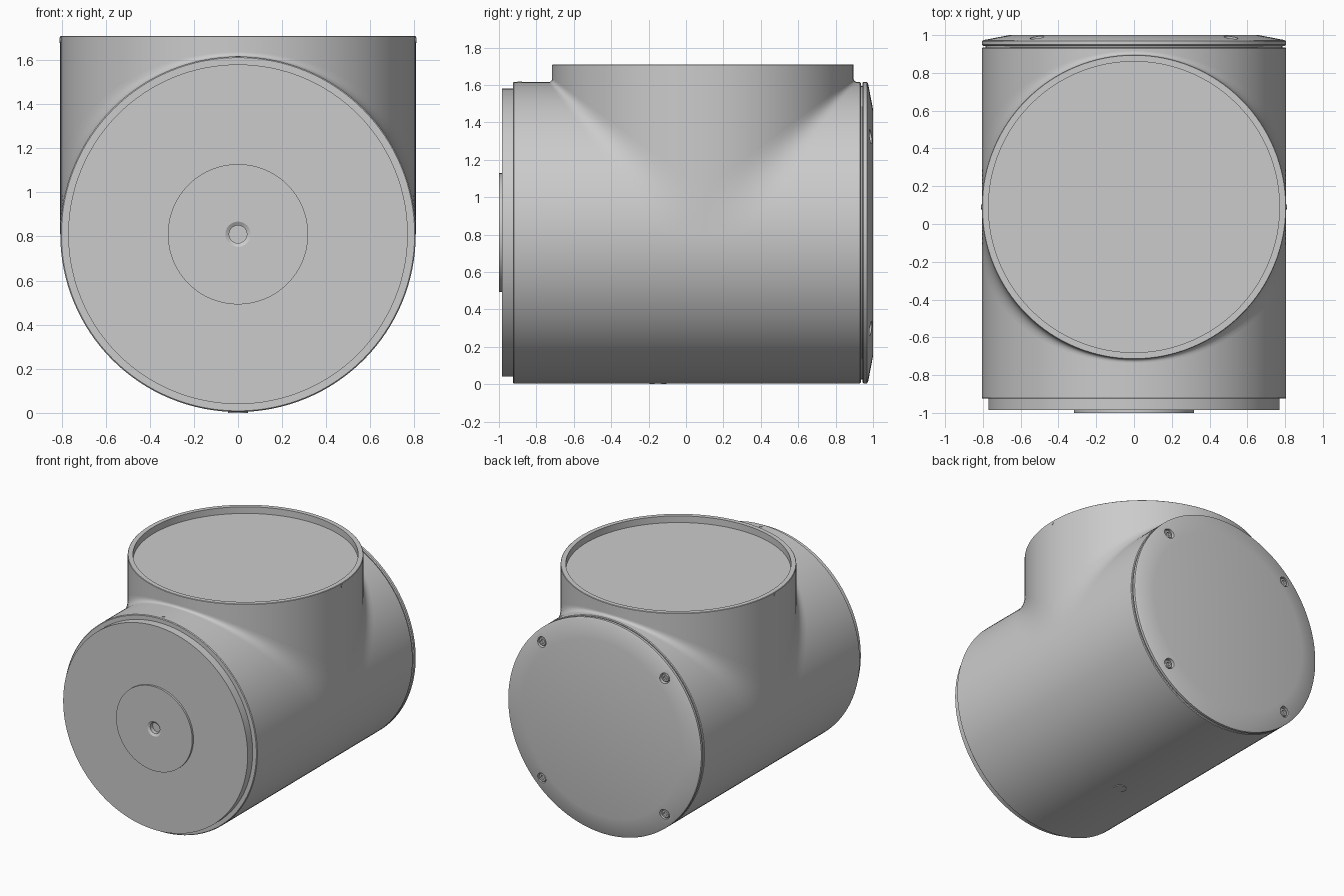
import bpy, bmesh
from math import sin, cos, pi
from mathutils import Matrix, Vector

cube = bpy.data.objects.get("Cube")
if cube:
    bpy.data.objects.remove(cube, do_unlink=True)

R = 0.806          # radius shared by the body and the branch
AXIS_Z = 0.81      # height of the body axis
BRANCH_Y = 0.09    # position of the branch axis

grey = bpy.data.materials.new("plain grey")
grey.use_nodes = True
colour = (0.6, 0.6, 0.6, 1)
grey.diffuse_color = colour
grey.node_tree.nodes["Principled BSDF"].inputs["Base Color"].default_value = colour


def finish(bm, name):
    """Turn a bmesh into a grey object with sharp edges kept."""
    bmesh.ops.recalc_face_normals(bm, faces=bm.faces)
    mesh = bpy.data.meshes.new(name)
    bm.to_mesh(mesh)
    bm.free()
    obj = bpy.data.objects.new(name, mesh)
    bpy.context.collection.objects.link(obj)
    mesh.materials.append(grey)
    return obj


def smooth(obj):
    bpy.ops.object.select_all(action='DESELECT')
    obj.select_set(True)
    bpy.context.view_layer.objects.active = obj
    bpy.ops.object.shade_smooth_by_angle(angle=pi / 8)


def lathe(name, profile, axis='Z', centre=(0, 0, 0), segments=128):
    """Spin (radius, distance) points around an axis."""
    bm = bmesh.new()
    verts = [bm.verts.new((r, 0, d)) for r, d in profile]
    edges = [bm.edges.new(pair) for pair in zip(verts, verts[1:])]
    bmesh.ops.spin(bm, geom=verts + edges, angle=2 * pi, steps=segments,
                   axis=(0, 0, 1), cent=(0, 0, 0))
    bmesh.ops.remove_doubles(bm, verts=bm.verts, dist=1e-5)
    if axis == 'Y':
        bm.transform(Matrix.Rotation(-pi / 2, 4, 'X'))
    bm.transform(Matrix.Translation(centre))
    return finish(bm, name)


def fillet(name, side, steps=64, arc=10):
    """Blend along the crease, wide at the flanks and thin at the crown."""
    bm = bmesh.new()
    rings = []
    for i in range(steps + 1):
        t = pi * i / steps
        x, s = R * cos(t), R * sin(t)
        d = 0.02 + 0.2 * (1 - sin(t))
        inner = s - 0.02 * sin(t)
        section = [(inner, inner)]
        for j in range(arc + 1):
            k = j / arc
            section.append((s + d * k * k, s + d * (1 - k) ** 2))
        rings.append([bm.verts.new((x, BRANCH_Y + side * u, AXIS_Z + w))
                      for u, w in section])
    n = arc + 2
    for a, b in zip(rings, rings[1:]):
        for j in range(n):
            bm.faces.new((a[j], a[(j + 1) % n], b[(j + 1) % n], b[j]))
    bm.faces.new(rings[0])
    bm.faces.new(rings[-1])
    return finish(bm, name)


body_centre = (0, 0, AXIS_Z)

# Main barrel, with the recessed seat for the back cover
smooth(lathe("main_body", [(0, -0.92), (0.79, -0.925), (0.801, -0.925), (R, -0.92),
                           (R, 0.93), (0.801, 0.935), (0, 0.935)], 'Y', body_centre))

# Front flange with its raised hub and centre hole
smooth(lathe("front_flange", [(0, -0.96), (0.04, -0.96), (0.04, -0.99), (0.057, -1),
                              (0.318, -1), (0.318, -0.985), (0.77, -0.985),
                              (0.77, -0.91), (0, -0.91)], 'Y', body_centre))

# Upright branch with a rim around its sunken top
smooth(lathe("top_branch", [(0, 1.66), (0.77, 1.66), (0.77, 1.71), (0.803, 1.71),
                            (R, 1.707), (R, AXIS_Z), (0, AXIS_Z)],
             centre=(0, BRANCH_Y, 0)))
smooth(fillet("front_fillet", -1))
smooth(fillet("back_fillet", 1))

# Back cover with a bevelled ring and four screw holes
cover = lathe("back_cover", [(0, 0.925), (0.785, 0.925), (0.785, 0.943), (0.8, 0.943),
                             (R, 0.949), (R, 0.968), (0.795, 0.974), (0.66, 1), (0, 1)],
              'Y', body_centre)
corners = [(x, 0, AXIS_Z + z) for x in (-0.513, 0.513) for z in (-0.513, 0.513)]
for corner in corners:
    cutter = lathe("screw_hole_cutter", [(0, 0.96), (0.038, 0.96), (0.038, 1.05), (0, 1.05)],
                   'Y', corner, 24)
    cutter.hide_render = True
    cut = cover.modifiers.new("screw_hole", 'BOOLEAN')
    cut.object = cutter
    cut.solver = 'EXACT'
    bpy.context.view_layer.objects.active = cover
    bpy.ops.object.modifier_apply(modifier=cut.name)
    bpy.data.objects.remove(cutter, do_unlink=True)
smooth(cover)

# Socket screws
for corner in corners:
    smooth(lathe("cover_screw", [(0, 0.965), (0.015, 0.965), (0.015, 0.98), (0.027, 0.98),
                                 (0.031, 0.976), (0.031, 0.955), (0, 0.955)],
                 'Y', corner, 24))

# Small locating pins on the barrel crown, the underside and the branch rim
smooth(lathe("crown_pin", [(0, 1.6), (0.012, 1.6), (0.012, 1.619), (0, 1.619)],
             centre=(0, -0.89, 0), segments=16))
smooth(lathe("underside_plug", [(0, 0), (0.045, 0), (0.045, 0.03), (0, 0.03)],
             centre=(0, -0.15, 0), segments=32))
for side in (-1, 1):
    pin = lathe("rim_pin", [(0, 0), (0.012, 0), (0.012, 0.02), (0, 0.02)], segments=16)
    pin.data.transform(Matrix.Translation((side * 0.789, BRANCH_Y, 1.69))
                       @ Matrix.Rotation(side * pi / 2, 4, 'Y'))
    smooth(pin)
